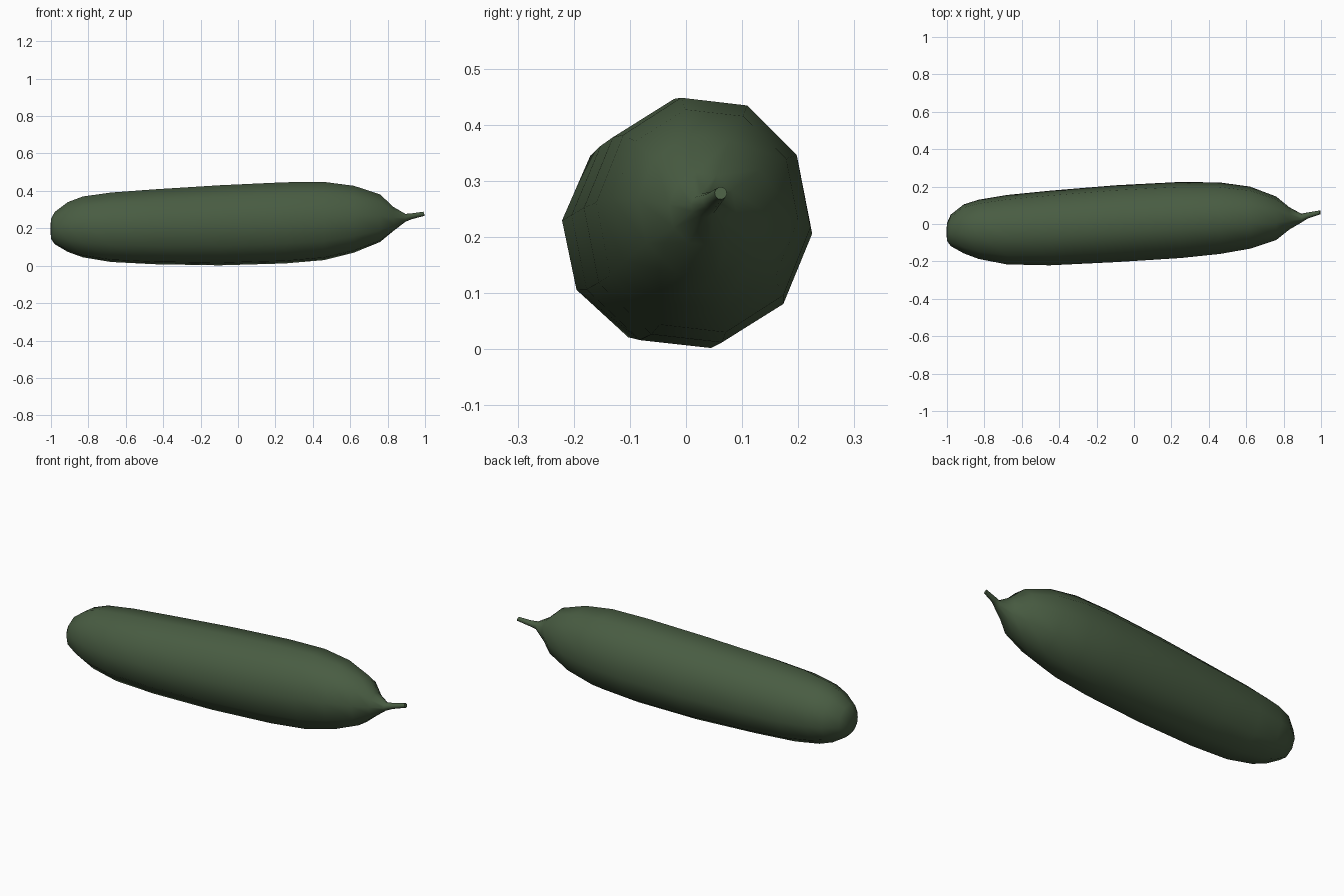
import bpy, bmesh, math

if "Cube" in bpy.data.objects:
    bpy.data.objects.remove(bpy.data.objects["Cube"])

SIDES = 10
# Cross-sections: x, y min, y max, z min, z max
rings = [
    (-1.00, -0.090, 0.005, 0.145, 0.250),
    (-0.98, -0.118, 0.050, 0.115, 0.287),
    (-0.91, -0.157, 0.105, 0.074, 0.340),
    (-0.83, -0.187, 0.130, 0.045, 0.370),
    (-0.68, -0.216, 0.155, 0.020, 0.391),
    (-0.45, -0.221, 0.178, 0.008, 0.408),
    (-0.10, -0.204, 0.207, 0.002, 0.430),
    (0.25, -0.182, 0.225, 0.012, 0.446),
    (0.46, -0.160, 0.222, 0.030, 0.448),
    (0.62, -0.132, 0.200, 0.070, 0.427),
    (0.76, -0.086, 0.147, 0.127, 0.381),
    (0.83, -0.030, 0.090, 0.185, 0.315),
    (0.895, 0.008, 0.055, 0.235, 0.277),
    (0.93, 0.030, 0.062, 0.249, 0.280),
    (0.995, 0.051, 0.073, 0.267, 0.289),
]

green = bpy.data.materials.new("dark green")
green.diffuse_color = (0.066, 0.108, 0.055, 1)
green.use_nodes = True
green.node_tree.nodes["Principled BSDF"].inputs["Base Color"].default_value = green.diffuse_color

# Long vegetable body, narrowing into the stem
bm = bmesh.new()
loops = []
for x, y0, y1, z0, z1 in rings:
    loop = []
    for k in range(SIDES):
        a = math.radians(-6 + 360 / SIDES * k)
        y = (y0 + y1) / 2 + (y1 - y0) / 2 * math.cos(a) / 0.995
        z = (z0 + z1) / 2 + (z1 - z0) / 2 * math.sin(a) / 0.978
        loop.append(bm.verts.new((x, y, z)))
    loops.append(loop)
# Slanted stem tip
for v in loops[-1]:
    v.co.x += (v.co.z - 0.278) * -0.3
for a, b in zip(loops, loops[1:]):
    for k in range(SIDES):
        n = (k + 1) % SIDES
        bm.faces.new((a[k], a[n], b[n], b[k]))
# Rounded blossom end and flat stem cut
tip = bm.verts.new((-1.003, -0.043, 0.198))
for k in range(SIDES):
    bm.faces.new((tip, loops[0][(k + 1) % SIDES], loops[0][k]))
bm.faces.new(loops[-1])
bmesh.ops.recalc_face_normals(bm, faces=bm.faces[:])

mesh = bpy.data.meshes.new("vegetable_body")
bm.to_mesh(mesh)
bm.free()
mesh.materials.append(green)
body = bpy.data.objects.new("vegetable_body", mesh)
bpy.context.collection.objects.link(body)
bpy.context.view_layer.objects.active = body
body.select_set(True)
bpy.ops.object.shade_smooth_by_angle(angle=math.radians(60))
